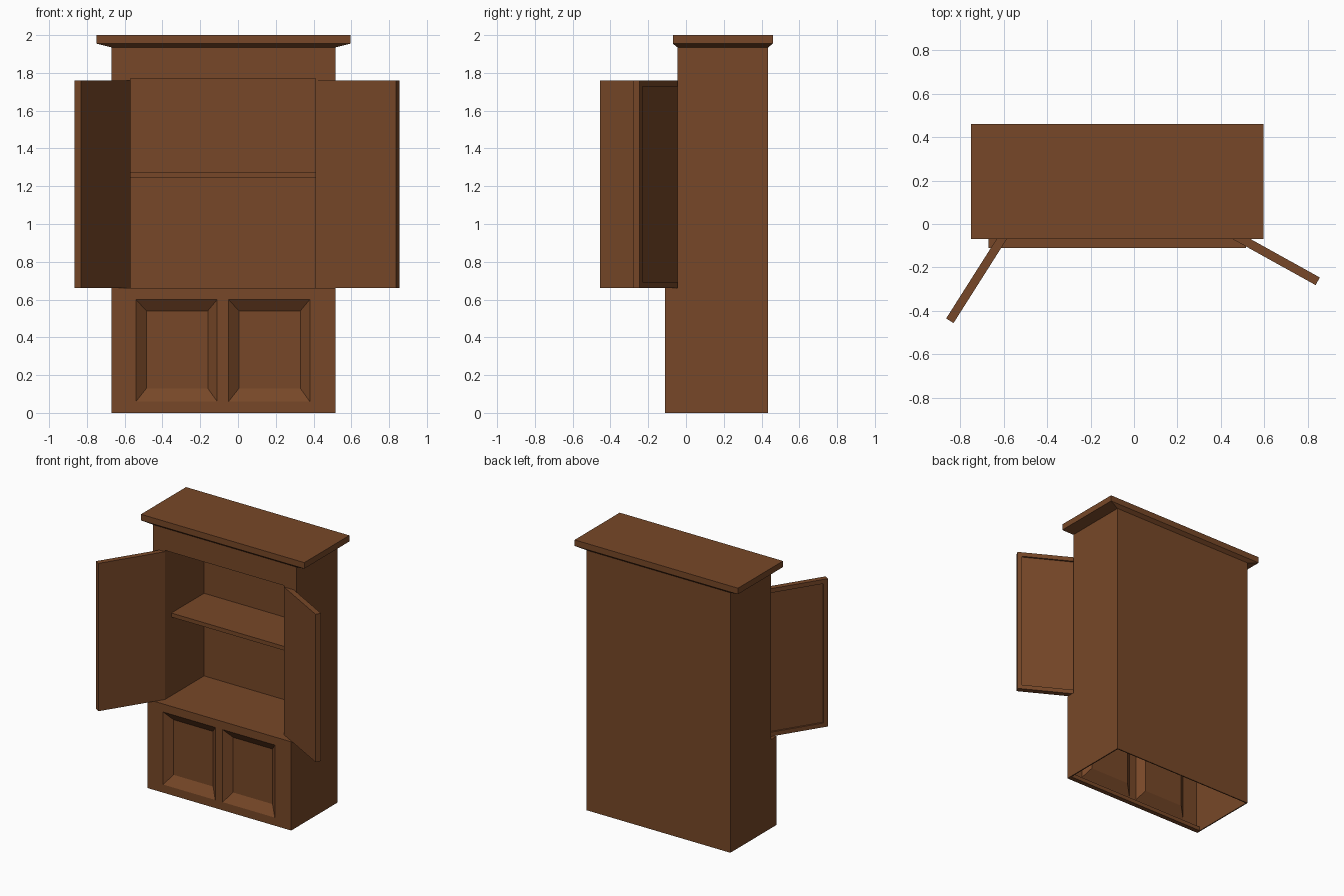
import bpy, bmesh, math
from mathutils import Matrix, Vector

if "Cube" in bpy.data.objects:
    bpy.data.objects.remove(bpy.data.objects["Cube"])

wood = bpy.data.materials.new("brown wood")
wood.diffuse_color = (0.185, 0.064, 0.021, 1)
wood.use_nodes = True
wood.node_tree.nodes["Principled BSDF"].inputs["Base Color"].default_value = wood.diffuse_color

def finish(name, bm):
    me = bpy.data.meshes.new(name)
    bm.to_mesh(me)
    bm.free()
    me.materials.append(wood)
    ob = bpy.data.objects.new(name, me)
    bpy.context.collection.objects.link(ob)
    return ob

def add_box(bm, x0, x1, y0, y1, z0, z1):
    m = Matrix.Translation(((x0 + x1) / 2, (y0 + y1) / 2, (z0 + z1) / 2))
    m = m @ Matrix.Diagonal((x1 - x0, y1 - y0, z1 - z0, 1))
    bmesh.ops.create_cube(bm, size=1, matrix=m)

def box(name, *dims):
    bm = bmesh.new()
    add_box(bm, *dims)
    return finish(name, bm)

L, R = -0.67, 0.515            # outer sides
OL, OR = -0.57, 0.41           # opening sides
FL, FU, BK = -0.11, -0.045, 0.435   # lower front, upper front, back
LEDGE, HEAD, TOP = 0.66, 1.77, 1.935

# carcass: thin lower side walls, thick upper stiles, header and back
W = 0.008
box("lower_left_wall", L, L + W, FL, BK, 0, LEDGE)
box("lower_right_wall", R - W, R, FL, BK, 0, LEDGE)
box("left_stile", L, OL, FU, BK, LEDGE, TOP)
box("right_stile", OR, R, FU, BK, LEDGE, TOP)
box("header", OL, OR, FU, BK, HEAD, TOP)
box("back_panel", OL, OR, 0.415, BK, LEDGE, HEAD)
box("lower_back", L + W, R - W, BK - W, BK, 0, LEDGE)
box("cabinet_floor", L + W, R - W, FL, BK - W, LEDGE - 0.02, LEDGE)
box("shelf", OL, OR, 0.03, 0.415, 1.245, 1.275)
box("bottom_rail", L + W, R - W, FL + 0.001, FL + 0.035, 0, 0.03)

# lower front with two bevelled recessed panels
bm = bmesh.new()
xs = [L, -0.54, -0.11, -0.05, 0.38, R]
zs = [0, 0.06, 0.60, LEDGE]
g = [[bm.verts.new((x, FL, z)) for z in zs] for x in xs]
for i in range(5):
    for j in range(3):
        a = [g[i][j], g[i + 1][j], g[i + 1][j + 1], g[i][j + 1]]
        if j == 1 and i in (1, 3):
            x0, x1 = xs[i] + 0.055, xs[i + 1] - 0.05
            b = [bm.verts.new((x, FL + 0.045, z)) for x, z in
                 ((x0, 0.13), (x1, 0.13), (x1, 0.54), (x0, 0.54))]
            for k in range(4):
                n = (k + 1) % 4
                bm.faces.new((a[k], a[n], b[n], b[k]))
            bm.faces.new(b)
        else:
            bm.faces.new(a)
bmesh.ops.dissolve_limit(bm, angle_limit=0.01, verts=bm.verts, edges=bm.edges)
finish("lower_front", bm)

# cornice: flared underside and flat slab
bm = bmesh.new()
rings = []
for x0, x1, y0, y1, z in ((L, R, FU, BK, TOP), (-0.75, 0.595, -0.07, 0.46, 1.955),
                          (-0.75, 0.595, -0.07, 0.46, 2.0)):
    rings.append([bm.verts.new(p) for p in ((x0, y0, z), (x1, y0, z), (x1, y1, z), (x0, y1, z))])
for lo, hi in zip(rings, rings[1:]):
    for k in range(4):
        n = (k + 1) % 4
        bm.faces.new((lo[k], lo[n], hi[n], hi[k]))
bm.faces.new(rings[-1])
bm.faces.new(rings[0][::-1])
finish("cornice", bm)

# open doors: inner face along local +x at y=0, recessed outer face at +t
def door(name, hinge_x, angle, side):
    ln, t, z0, z1 = 0.487, 0.04, 0.66, 1.76
    bm = bmesh.new()
    add_box(bm, 0, ln, 0, t, z0, z1)
    bm.normal_update()
    outer = next(f for f in bm.faces if f.normal.y > 0.9)
    bmesh.ops.inset_region(bm, faces=[outer], thickness=0.045)
    bmesh.ops.inset_region(bm, faces=[outer], thickness=0.0, depth=0.0)
    bmesh.ops.translate(bm, verts=outer.verts, vec=Vector((0, -0.012, 0)))
    # mirror for the left door, then swing about the hinge
    bm.transform(Matrix.Translation((hinge_x, FU, 0)) @ Matrix.Rotation(angle, 4, 'Z')
                 @ Matrix.Diagonal((side, 1, 1, 1)))
    bmesh.ops.recalc_face_normals(bm, faces=bm.faces)
    finish(name, bm)

door("right_door", OR, math.radians(-29), 1)
door("left_door", OL, math.radians(57.6), -1)
